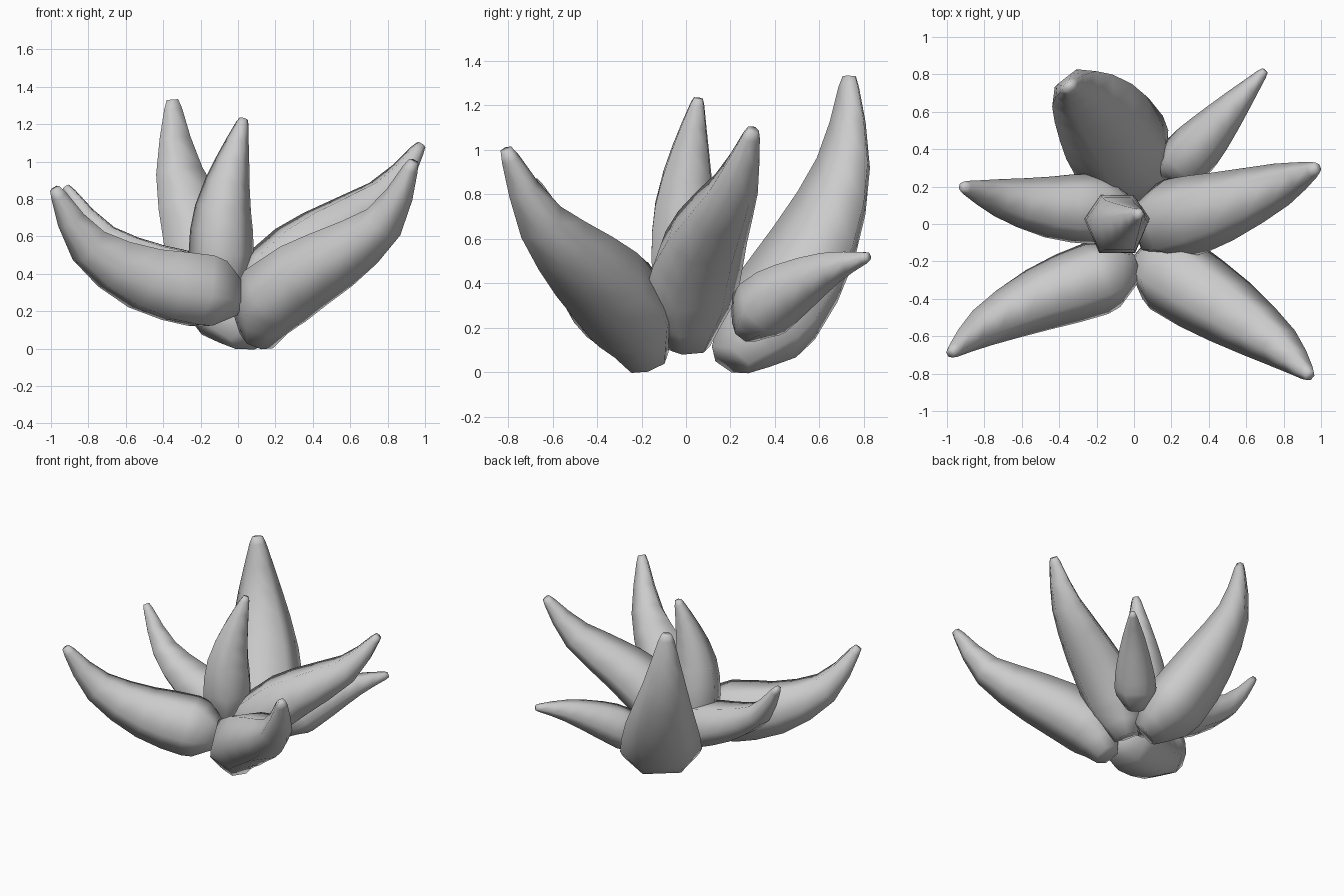
import bpy, bmesh, math
from mathutils import Vector

cube = bpy.data.objects.get("Cube")
if cube:
    bpy.data.objects.remove(cube)

grey = bpy.data.materials.new("leaf_grey")
grey.use_nodes = True
colour = (0.6, 0.6, 0.6, 1)
grey.diffuse_color = colour
grey.node_tree.nodes["Principled BSDF"].inputs["Base Color"].default_value = colour

# Swelling of a leaf along its length: (position, scale)
PROFILE = [(0, .45), (.08, .68), (.17, .93), (.25, 1), (.38, .96), (.5, .86),
           (.63, .7), (.75, .53), (.87, .35), (.97, .2), (1, .13)]
# Six-sided cross-section: (across, through)
SECTION = [(1, -.18), (.55, 1), (-.55, 1), (-1, -.18), (-.5, -1), (.5, -1)]


def spine(points, t):
    """Position and direction on a smooth curve through evenly timed points."""
    p = [points[0] * 2 - points[1]] + points + [points[-1] * 2 - points[-2]]
    i = min(int(t * (len(points) - 1)), len(points) - 2)
    u = t * (len(points) - 1) - i
    a, b, c, d = p[i:i + 4]
    k1, k2, k3 = c - a, a * 2 - b * 5 + c * 4 - d, b * 3 - a - c * 3 + d
    pos = b + (k1 * u + k2 * u ** 2 + k3 * u ** 3) / 2
    return pos, (k1 + k2 * 2 * u + k3 * 3 * u ** 2).normalized()


def leaf(name, points, width, thick, heading=None):
    """Sweep the section along a curve through the points, base first."""
    points = [Vector(p) for p in points]
    out = Vector(heading) if heading else points[-1] - points[0]
    side = Vector((out.y, -out.x, 0)).normalized()
    bm = bmesh.new()
    rings = []
    for t, s in PROFILE:
        centre, along = spine(points, t)
        up = side.cross(along).normalized()
        across = along.cross(up)
        rings.append([bm.verts.new(centre + across * (a * width * s) + up * (b * thick * s))
                      for a, b in SECTION])
    n = len(SECTION)
    for r, q in zip(rings, rings[1:]):
        for i in range(n):
            j = (i + 1) % n
            bm.faces.new((r[i], r[j], q[j], q[i]))
    bm.faces.new(rings[0])
    bm.faces.new(rings[-1])
    bmesh.ops.recalc_face_normals(bm, faces=bm.faces)
    mesh = bpy.data.meshes.new(name)
    bm.to_mesh(mesh)
    bm.free()
    mesh.materials.append(grey)
    ob = bpy.data.objects.new(name, mesh)
    bpy.context.collection.objects.link(ob)
    bpy.ops.object.select_all(action='DESELECT')
    ob.select_set(True)
    bpy.context.view_layer.objects.active = ob
    bpy.ops.object.shade_smooth_by_angle(angle=math.radians(80))


# Rosette of leaves
leaf("back_leaf", [(.07, .2, .055), (-.06, .39, .265), (-.19, .58, .58),
                   (-.31, .71, .94), (-.35, .735, 1.33)], .285, .175)
leaf("back_left_leaf", [(.2, .26, .18), (.28, .35, .29), (.4, .48, .38),
                        (.55, .65, .47), (.7, .82, .52)], .145, .13)
leaf("left_leaf", [(.07, .01, .115), (.2, .02, .39), (.46, .09, .605),
                   (.78, .21, .82), (.98, .3, 1.09)], .22, .17)
leaf("front_left_leaf", [(.1, -.165, .04), (.2, -.265, .28), (.5, -.46, .475),
                         (.78, -.655, .675), (.94, -.81, 1.0)], .22, .18)
leaf("front_right_leaf", [(0, -.22, .26), (-.2, -.29, .31), (-.5, -.4, .375),
                          (-.8, -.55, .55), (-.98, -.69, .855)], .2, .19)
leaf("right_leaf", [(-.03, .07, .22), (-.2, .08, .35), (-.45, .09, .44),
                    (-.72, .14, .595), (-.92, .2, .865)], .19, .14)
leaf("centre_leaf", [(-.09, 0, .22), (-.09, 0, .5), (-.08, -.005, .75),
                     (-.03, .02, 1.0), (.03, .055, 1.23)], .175, .155, (0, 1, 0))
